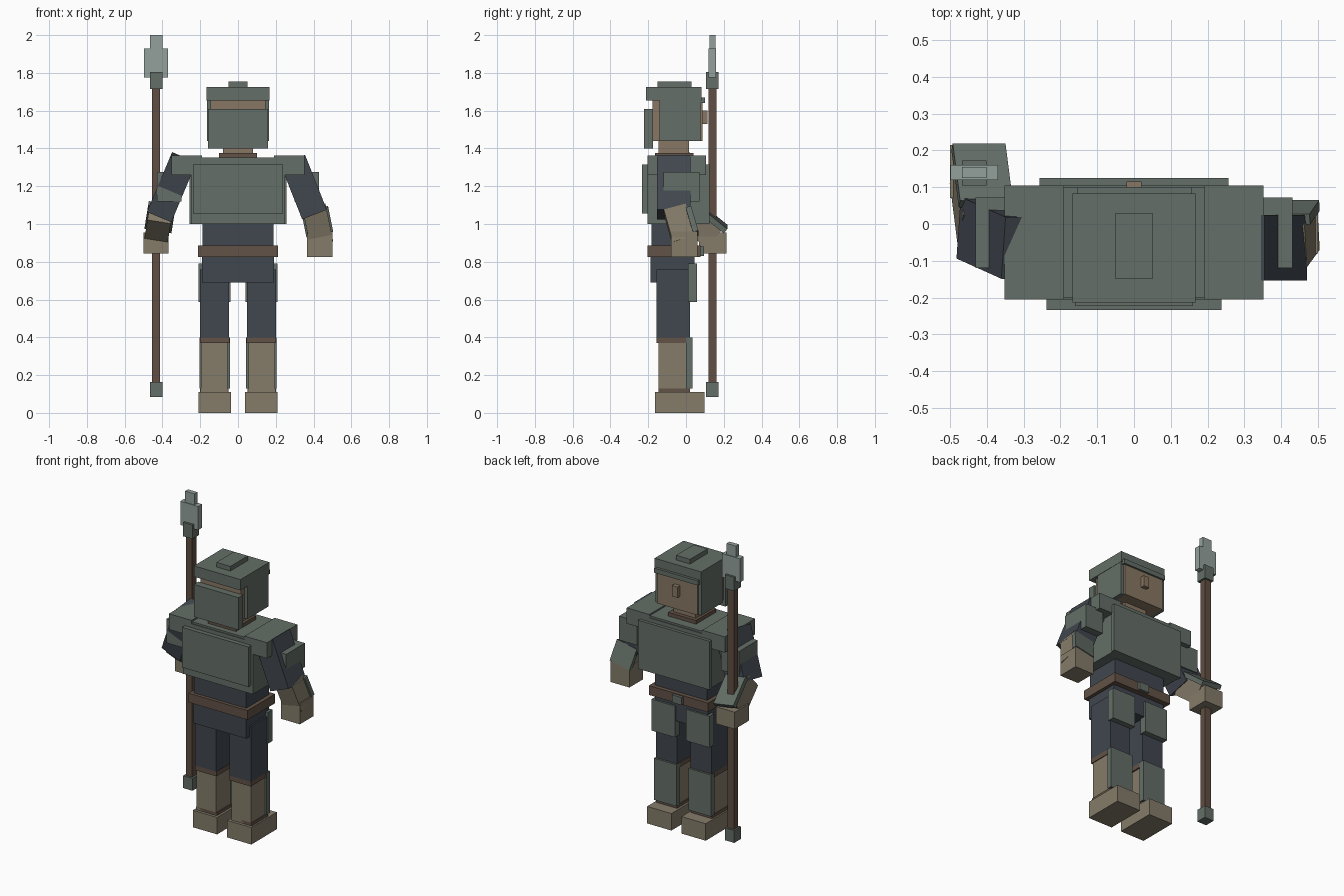
import bpy
from mathutils import Vector, Matrix

if "Cube" in bpy.data.objects:
    bpy.data.objects.remove(bpy.data.objects["Cube"])


def material(name, r, g, b):
    def lin(c):
        c /= 255
        return c / 12.92 if c <= 0.04045 else ((c + 0.055) / 1.055) ** 2.4
    m = bpy.data.materials.new(name)
    m.diffuse_color = (lin(r), lin(g), lin(b), 1)
    m.use_nodes = True
    m.node_tree.nodes["Principled BSDF"].inputs["Base Color"].default_value = m.diffuse_color
    return m


ARMOUR = material("grey_green_armour", 100, 110, 103)
NAVY = material("dark_navy_cloth", 65, 71, 79)
TAN = material("tan_leather", 133, 124, 106)
SKIN = material("skin", 136, 119, 99)
BROWN = material("brown_leather", 98, 82, 70)
WOOD = material("wood", 96, 78, 66)
STEEL = material("pale_steel", 147, 161, 156)


def make_box(name, mat, matrix):
    pts = [matrix @ Vector((x, y, z)) for x in (-.5, .5) for y in (-.5, .5) for z in (-.5, .5)]
    faces = [(0, 1, 3, 2), (4, 6, 7, 5), (0, 4, 5, 1), (2, 3, 7, 6), (0, 2, 6, 4), (1, 5, 7, 3)]
    me = bpy.data.meshes.new(name)
    me.from_pydata(pts, [], faces)
    me.materials.append(mat)
    ob = bpy.data.objects.new(name, me)
    bpy.context.collection.objects.link(ob)
    return ob


def box(name, mat, x, y, z):
    """Axis-aligned box from three (min, max) ranges."""
    r = (x, y, z)
    c = Vector([(a + b) / 2 for a, b in r])
    make_box(name, mat, Matrix.Translation(c) @ Matrix.Diagonal([b - a for a, b in r] + [1]))


def pair(name, mat, x, y, z):
    """The same box on both sides of the body."""
    box("right_" + name, mat, x, y, z)
    box("left_" + name, mat, (-x[1], -x[0]), y, z)


def limb(name, mat, a, b, width, depth, shift=0.0):
    """Box from a to b, moved by shift towards its forward side."""
    a, b = Vector(a), Vector(b)
    w = (b - a).normalized()
    v = Vector((0, 1, 0))
    v = (v - w * v.dot(w)).normalized()
    u = v.cross(w)
    rot = Matrix((u, v, w)).transposed().to_4x4()
    make_box(name, mat, Matrix.Translation((a + b) / 2 + v * shift) @ rot
             @ Matrix.Diagonal((width, depth, (b - a).length, 1)))


# Head and helmet
box("neck", SKIN, (-.08, .08), (-.145, .015), (1.37, 1.46))
box("collar", BROWN, (-.1, .1), (-.165, .04), (1.34, 1.376))
box("head", SKIN, (-.145, .145), (-.178, .088), (1.44, 1.66))
box("nose", SKIN, (-.02, .02), (.08, .115), (1.53, 1.6))
box("helmet_cap", ARMOUR, (-.167, .167), (-.213, .083), (1.655, 1.725))
box("helmet_brow", ARMOUR, (-.155, .158), (.06, .1), (1.64, 1.67))
box("helmet_crest", ARMOUR, (-.05, .05), (-.15, .03), (1.72, 1.755))
box("helmet_neck_guard", ARMOUR, (-.16, .16), (-.223, -.175), (1.4, 1.61))
pair("helmet_cheek", ARMOUR, (.135, .165), (-.14, .078), (1.44, 1.66))

# Torso
box("torso", ARMOUR, (-.25, .25), (-.205, .105), (1.0, 1.34))
box("torso_top", ARMOUR, (-.19, .19), (-.2, .1), (1.3, 1.352))
box("back_plate", ARMOUR, (-.238, .238), (-.233, -.2), (1.055, 1.315))
box("chest_plate", ARMOUR, (-.257, .257), (.1, .125), (1.0, 1.315))
pair("shoulder_guard", ARMOUR, (.19, .352), (-.205, .105), (1.26, 1.362))
box("waist", NAVY, (-.187, .187), (-.183, .05), (.87, 1.01))
box("belt", BROWN, (-.212, .212), (-.205, .078), (.825, .885))
box("buckle", ARMOUR, (-.035, .035), (.07, .095), (.83, .88))
box("hips", NAVY, (-.19, .19), (-.187, .045), (.69, .83))

# Legs
pair("leg", NAVY, (.048, .2), (-.155, .022), (.4, .76))
pair("thigh_plate", ARMOUR, (.04, .208), (.01, .057), (.587, .79))
pair("knee_band", BROWN, (.046, .2), (-.155, .025), (.37, .4))
pair("shin", TAN, (.055, .195), (-.145, .01), (.1, .372))
pair("shin_plate", ARMOUR, (.042, .205), (0, .035), (.13, .4))
pair("ankle_band", BROWN, (.05, .2), (-.145, .02), (.105, .13))
pair("boot", TAN, (.036, .21), (-.163, .098), (0, .11))

# Right arm, hanging
limb("right_upper_arm", NAVY, (.29, -.065, 1.34), (.405, -.065, 1.05), .14, .178)
limb("right_forearm", TAN, (.405, -.06, 1.08), (.44, -.012, .91), .125, .12)
limb("right_bracer", ARMOUR, (.41, -.05, 1.06), (.436, -.012, .93), .145, .03, .065)
box("right_hand", TAN, (.364, .5), (-.08, .06), (.825, .96))
pair("elbow_guard", ARMOUR, (.3, .43), (-.12, .072), (1.12, 1.275))

# Left arm, reaching forward to the spear
limb("left_upper_arm", NAVY, (-.29, -.065, 1.34), (-.412, -.01, 1.05), .14, .17)
limb("left_forearm", TAN, (-.41, -.015, 1.06), (-.431, .15, .93), .125, .125)
limb("left_bracer", ARMOUR, (-.411, .01, 1.045), (-.431, .165, .92), .145, .03, .07)
box("left_hand", TAN, (-.5, -.367), (.07, .215), (.845, .955))

# Spear
box("spear_shaft", WOOD, (-.456, -.412), (.118, .162), (.12, 1.76))
box("spear_butt", ARMOUR, (-.467, -.4), (.105, .173), (.083, .163))
box("spear_socket", ARMOUR, (-.467, -.4), (.105, .173), (1.715, 1.805))
box("spear_blade", STEEL, (-.498, -.37), (.12, .16), (1.775, 1.928))
box("spear_tip", STEEL, (-.467, -.4), (.125, .155), (1.92, 2.0))
